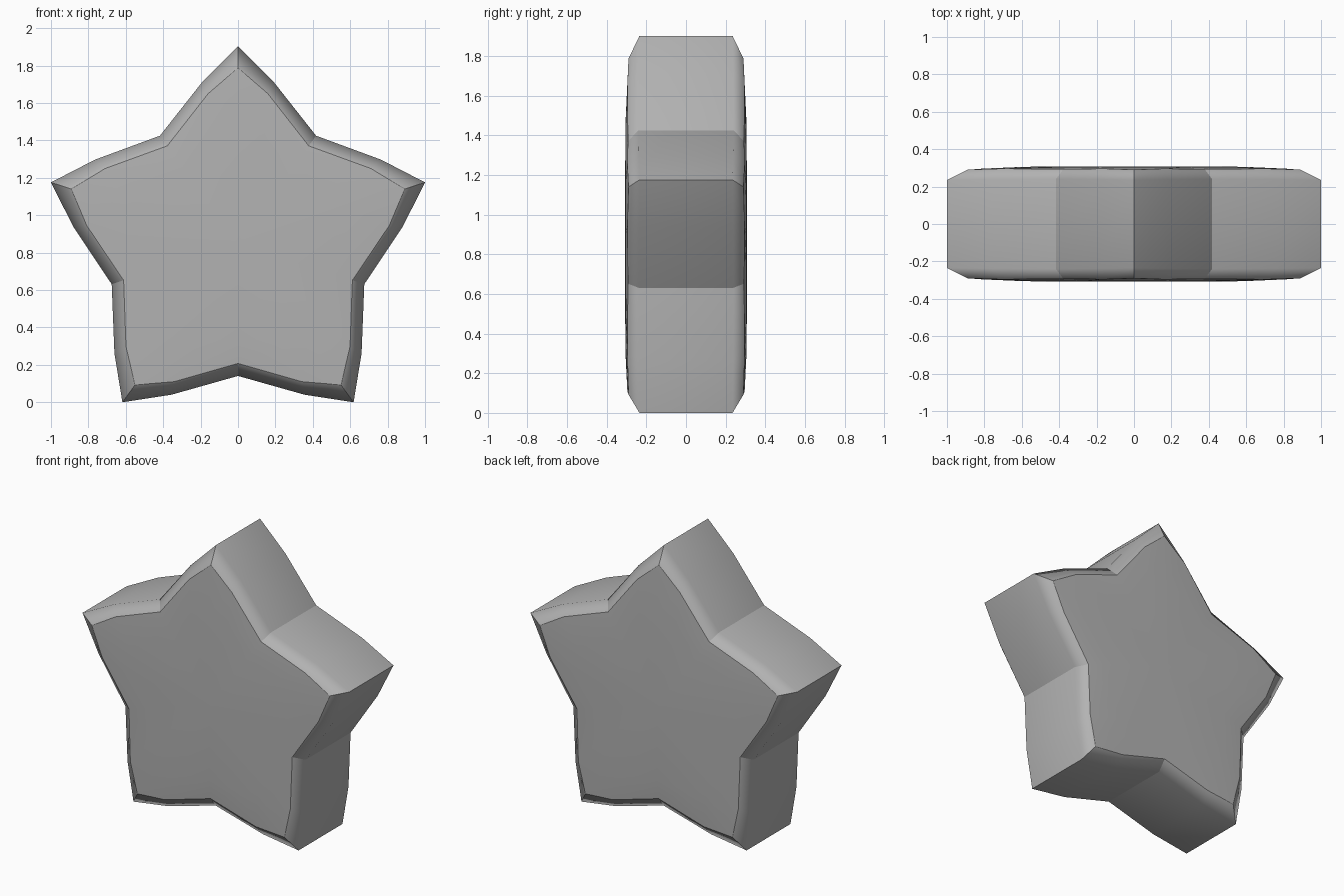
import bpy, bmesh
from math import sin, cos, radians

if "Cube" in bpy.data.objects:
    bpy.data.objects.remove(bpy.data.objects["Cube"])

R = 1.0515          # tip radius, gives a width of 2
CZ = R * cos(radians(36))  # centre height, lower tips touch z = 0

# One arm as (angle, radius, half depth): tip, flank, valley, flank
outer = [(0, R, 0.235), (12.3, 0.885, 0.238), (36, 0.71, 0.24), (59.7, 0.885, 0.238)]
inset = [(0, 0.937, 0.29), (11.3, 0.815, 0.296), (36, 0.643, 0.293), (60.7, 0.815, 0.296)]
crown = [(0, 0.62, 0.305), (14, 0.58, 0.306), (36, 0.5, 0.306), (58, 0.58, 0.306)]


def ring(bm, arm, side):
    """Repeat one arm five times around the centre."""
    verts = []
    for k in range(5):
        for a, r, y in arm:
            t = radians(a + 72 * k)
            verts.append(bm.verts.new((r * sin(t), side * y, CZ + r * cos(t))))
    return verts


bm = bmesh.new()
# Rings from the front face round the rim to the back face
rings = [ring(bm, crown, -1), ring(bm, inset, -1), ring(bm, outer, -1),
         ring(bm, outer, 1), ring(bm, inset, 1), ring(bm, crown, 1)]
n = len(rings[0])
for p, q in zip(rings, rings[1:]):
    for i in range(n):
        j = (i + 1) % n
        bm.faces.new((p[i], p[j], q[j], q[i]))

# Gently domed centre of each face
for loop, y in ((rings[0], -0.308), (rings[-1], 0.308)):
    c = bm.verts.new((0, y, CZ))
    for i in range(n):
        bm.faces.new((c, loop[i], loop[(i + 1) % n]))
bmesh.ops.recalc_face_normals(bm, faces=bm.faces)

# Smooth shading, kept crisp at the face border, the tips and the valleys
for f in bm.faces:
    f.smooth = True
for r in (rings[1], rings[4]):
    for i in range(n):
        bm.edges.get((r[i], r[(i + 1) % n])).smooth = False
for p, q in zip(rings[1:4], rings[2:5]):
    for i in range(0, n, 2):
        bm.edges.get((p[i], q[i])).smooth = False

mesh = bpy.data.meshes.new("star_body")
bm.to_mesh(mesh)
bm.free()
star = bpy.data.objects.new("star_body", mesh)
bpy.context.collection.objects.link(star)

# Large faces dominate the normals, so the rim stays flat and the bevel soft
weighted = star.modifiers.new("soft_bevel", 'WEIGHTED_NORMAL')
weighted.keep_sharp = True

# Dark grey finish
grey = bpy.data.materials.new("dark_grey")
grey.diffuse_color = (0.45, 0.45, 0.45, 1)
grey.use_nodes = True
grey.node_tree.nodes["Principled BSDF"].inputs["Base Color"].default_value = grey.diffuse_color
mesh.materials.append(grey)
